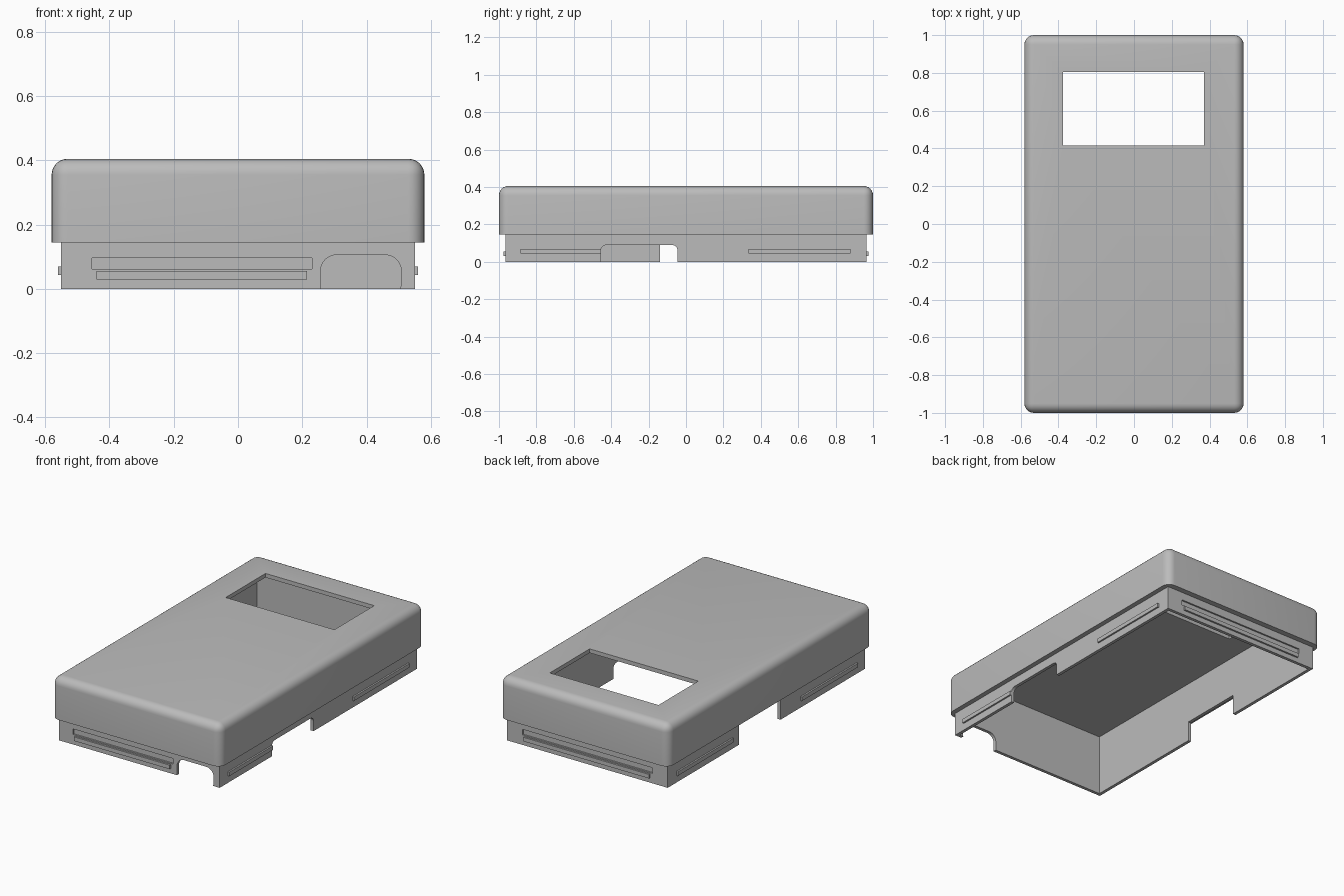
import bpy
import bmesh
from mathutils import Vector

old = bpy.data.objects.get("Cube")
if old:
    bpy.data.objects.remove(old, do_unlink=True)

# Single plain grey plastic
grey = bpy.data.materials.new("grey_plastic")
grey.use_nodes = True
COLOUR = (0.5, 0.5, 0.5, 1)
grey.diffuse_color = COLOUR
bsdf = next(n for n in grey.node_tree.nodes if n.type == 'BSDF_PRINCIPLED')
bsdf.inputs["Base Color"].default_value = COLOUR


def box(name, lo, hi, rounded=None, radius=0.05, segments=6):
    """Box between two corners; rounded(edge midpoint, edge direction) picks edges
    to round. Both are in unit-cube space."""
    bm = bmesh.new()
    bmesh.ops.create_cube(bm, size=2)
    edges = []
    if rounded:
        for e in bm.edges:
            a, b = (v.co for v in e.verts)
            if rounded((a + b) / 2, b - a):
                edges.append(e)
    lo, hi = Vector(lo), Vector(hi)
    for v in bm.verts:
        v.co = (lo + hi) / 2 + v.co * (hi - lo) / 2
    if edges:
        bmesh.ops.bevel(bm, geom=edges, offset=radius, segments=segments,
                        profile=0.5, affect='EDGES')
    mesh = bpy.data.meshes.new(name)
    bm.to_mesh(mesh)
    bm.free()
    mesh.materials.append(grey)
    obj = bpy.data.objects.new(name, mesh)
    bpy.context.collection.objects.link(obj)
    return obj


def combine(target, tool, operation):
    """Apply a boolean and discard the tool object."""
    tool.hide_render = True
    mod = target.modifiers.new(operation, 'BOOLEAN')
    mod.operation = operation
    mod.solver = 'EXACT'
    mod.object = tool
    bpy.context.view_layer.objects.active = target
    bpy.ops.object.modifier_apply(modifier=mod.name)
    bpy.data.objects.remove(tool, do_unlink=True)


X, Y = 0.55, 0.965      # outer size of the lower lip
WALL = 0.02

# Rounded cover with a narrower lip below it
cover = box("case_cover", (-0.58, -1, 0.145), (0.58, 1, 0.405),
            lambda m, d: m.z > -0.5)
combine(cover, box("lip", (-X, -Y, 0), (X, Y, 0.25)), 'UNION')

# Hollow interior, open underneath, and the display window
combine(cover, box("cavity", (WALL - X, WALL - Y, -0.1),
                   (X - WALL, Y - WALL, 0.38)), 'DIFFERENCE')
combine(cover, box("window_cut", (-0.375, 0.415, 0.3),
                   (0.37, 0.805, 0.5)), 'DIFFERENCE')

# Connector openings in the lip: front, +x side (rounded) and -x side (square)
combine(cover, box("front_notch", (0.257, -1.1, -0.03), (0.508, -0.9, 0.106),
                   lambda m, d: abs(d.y) > 1 and (m.z > 0 or m.x > 0)),
        'DIFFERENCE')
combine(cover, box("left_notch", (0.5, -0.455, -0.1), (0.65, -0.045, 0.09),
                   lambda m, d: abs(d.x) > 1 and m.z > 0, 0.03), 'DIFFERENCE')
combine(cover, box("right_notch", (-0.65, -0.14, -0.1), (-0.5, 0.265, 0.125)),
        'DIFFERENCE')

# Shallow snap grooves above the end ridges
ends = (("front", -1, -0.44, 0.215), ("back", 1, -0.43, 0.43))
for name, s, x0, x1 in ends:
    ys = sorted((s * (Y - 0.01), s * (Y + 0.02)))
    combine(cover, box(name + "_groove", (x0 - 0.015, ys[0], 0.062),
                       (x1 + 0.015, ys[1], 0.096)), 'DIFFERENCE')

bpy.ops.object.select_all(action='DESELECT')
cover.select_set(True)
bpy.context.view_layer.objects.active = cover
bpy.ops.object.shade_smooth_by_angle(angle=0.6)

# Snap ridges on the ends
for name, s, x0, x1 in ends:
    ys = sorted((s * (Y - 0.005), s * (Y + 0.011)))
    box(name + "_snap_ridge", (x0, ys[0], 0.03), (x1, ys[1], 0.055))

# Snap ridges along both sides
for side, s in (("left", 1), ("right", -1)):
    xs = sorted((s * (X - 0.005), s * (X + 0.01)))
    front_end = -0.455 if s > 0 else -0.335
    for part, y0, y1 in (("front", -0.885, front_end), ("back", 0.335, 0.88)):
        box(f"{side}_{part}_snap_ridge", (xs[0], y0, 0.044), (xs[1], y1, 0.069))
